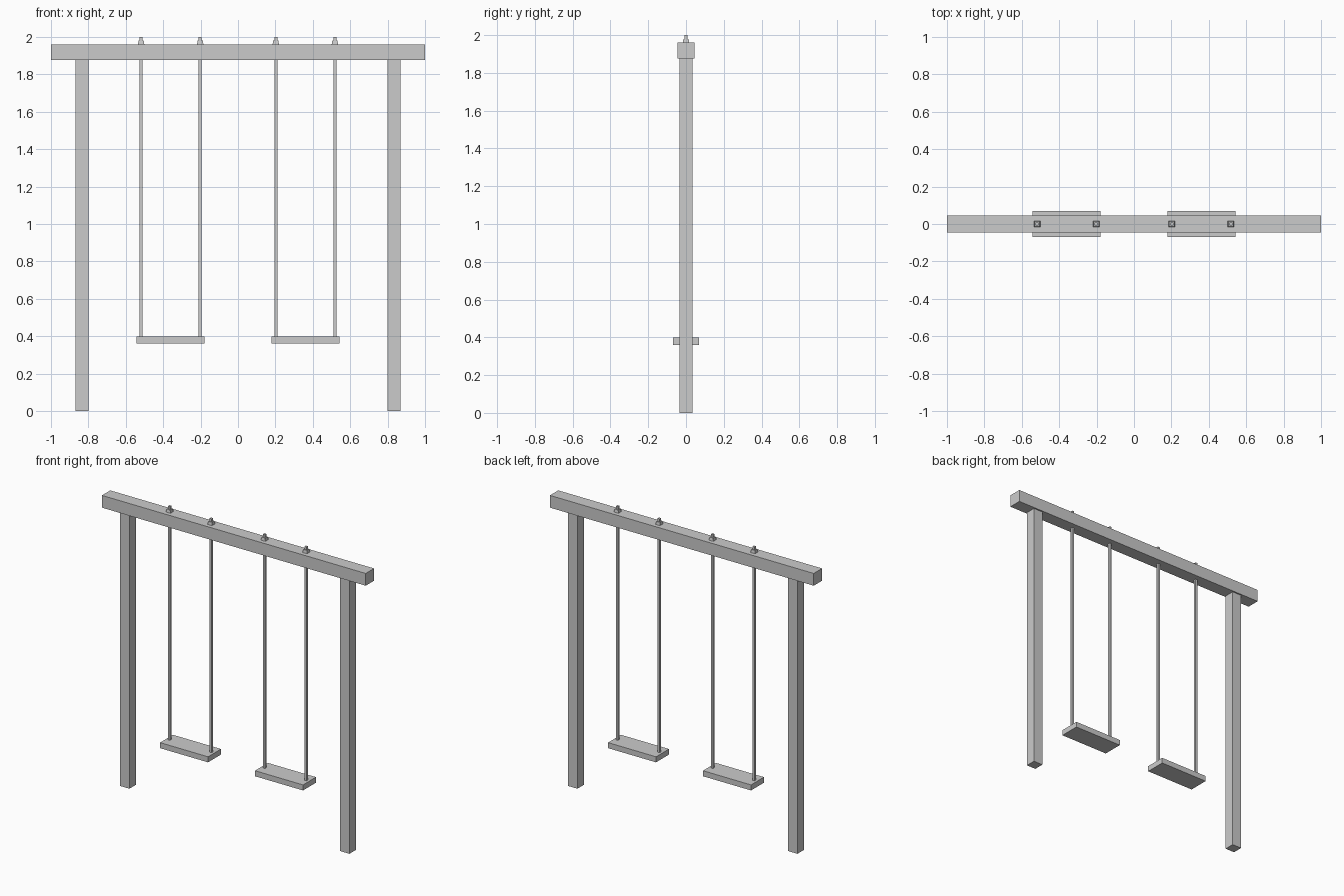
import bpy
import bmesh

default = bpy.data.objects.get("Cube")
if default:
    bpy.data.objects.remove(default, do_unlink=True)

grey = bpy.data.materials.new("plain_grey")
grey.use_nodes = True
grey.diffuse_color = (0.6, 0.6, 0.6, 1)
grey.node_tree.nodes["Principled BSDF"].inputs["Base Color"].default_value = grey.diffuse_color


def block(name, x, width, depth, bottom, top, taper=1.0):
    """Box centred on y = 0; taper scales its top face."""
    bm = bmesh.new()
    bmesh.ops.create_cube(bm, size=1)
    for v in bm.verts:
        scale = taper if v.co.z > 0 else 1.0
        v.co.x *= width * scale
        v.co.y *= depth * scale
        v.co.z = top if v.co.z > 0 else bottom
    mesh = bpy.data.meshes.new(name)
    bm.to_mesh(mesh)
    bm.free()
    mesh.materials.append(grey)
    obj = bpy.data.objects.new(name, mesh)
    obj.location.x = x
    bpy.context.collection.objects.link(obj)
    return obj


BEAM_BOTTOM, BEAM_TOP = 1.876, 1.96
SEAT_BOTTOM, SEAT_TOP = 0.36, 0.398

# Crossbeam
block("crossbeam", 0, 2.0, 0.09, BEAM_BOTTOM, BEAM_TOP)

for side, sign in (("left", 1), ("right", -1)):
    # Upright post
    block(f"{side}_post", sign * 0.834, 0.07, 0.07, 0, BEAM_BOTTOM)

    # Swing seat
    seat_x = sign * 0.36
    block(f"{side}_seat", seat_x, 0.364, 0.14, SEAT_BOTTOM, SEAT_TOP)

    # Ropes run through the beam and are knotted on top
    for place, offset in (("outer", 0.158), ("inner", -0.158)):
        x = seat_x + sign * offset
        block(f"{side}_{place}_rope", x, 0.016, 0.016, SEAT_TOP, 2.0)
        block(f"{side}_{place}_knot", x, 0.034, 0.034, BEAM_TOP, 1.98, taper=0.8)
